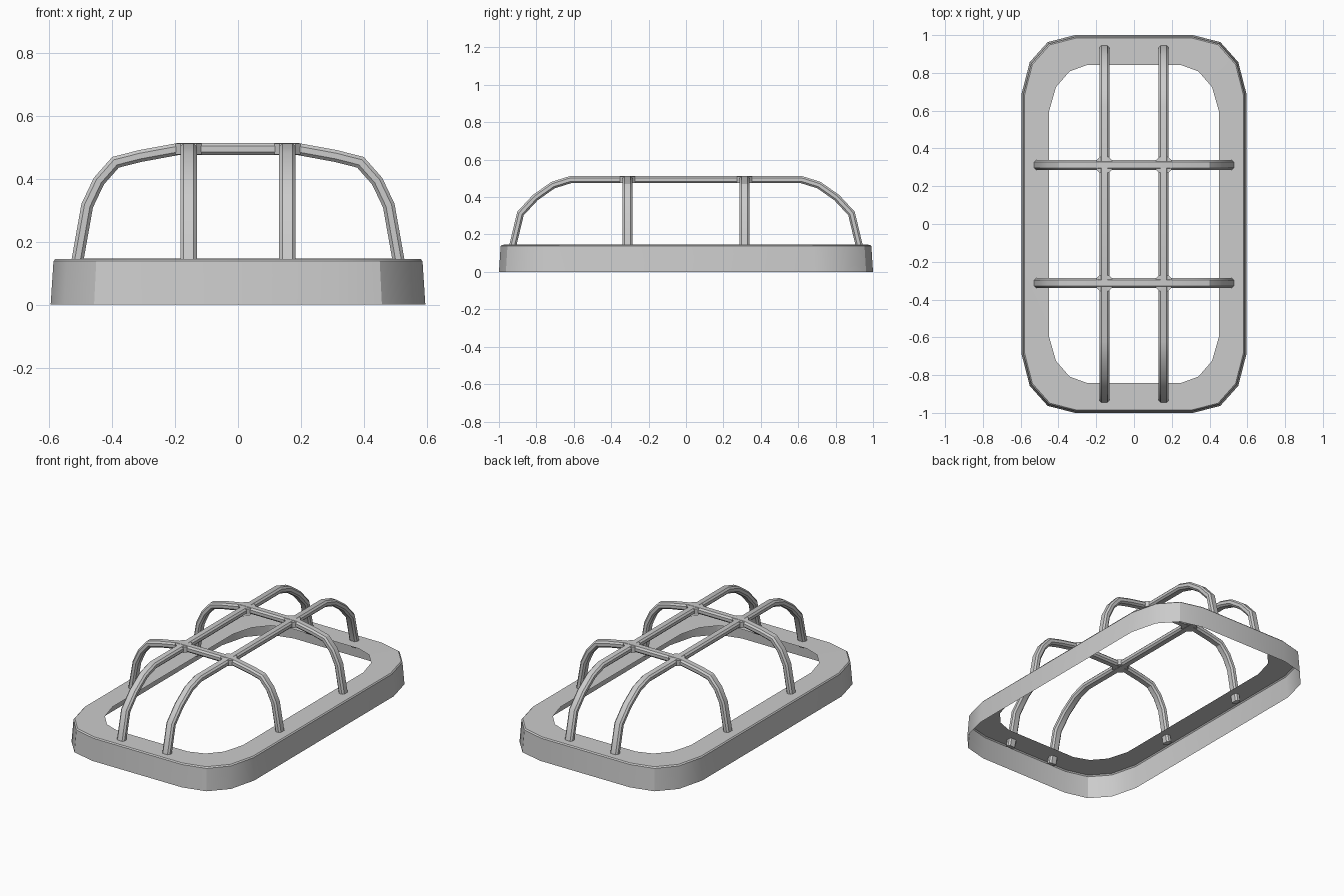
import bpy, bmesh
from mathutils import Vector

if "Cube" in bpy.data.objects:
    bpy.data.objects.remove(bpy.data.objects["Cube"])


def finish(name, bm, recalc=True):
    if recalc:
        bmesh.ops.recalc_face_normals(bm, faces=bm.faces[:])
    me = bpy.data.meshes.new(name)
    bm.to_mesh(me)
    bm.free()
    ob = bpy.data.objects.new(name, me)
    bpy.context.collection.objects.link(ob)
    bpy.ops.object.select_all(action='DESELECT')
    bpy.context.view_layer.objects.active = ob
    ob.select_set(True)
    bpy.ops.object.shade_smooth_by_angle(angle=0.55)
    return ob


def bridge(bm, a, b, skip=()):
    n = len(a)
    for i in range(n):
        j = (i + 1) % n
        bm.faces.new((a[i], a[j], b[j], b[i]))


def full_loop(quarter):
    # mirror one corner (listed counter-clockwise) into all four
    rev = quarter[::-1]
    return (quarter + [(-x, y) for x, y in rev]
            + [(-x, -y) for x, y in quarter] + [(x, -y) for x, y in rev])


# base frame: open-bottomed shell with outer wall and flat top flange
outer = full_loop([(.595, .69), (.552, .857), (.457, .963), (.312, 1)])
inner = full_loop([(.45, .595), (.413, .725), (.341, .808), (.245, .843)])
bm = bmesh.new()
rings = []
for outline, inset, z in ((outer, 0, 0), (outer, .009, .138),
                          (outer, .015, .145), (inner, 0, .146)):
    sx, sy = 1 - inset / .595, 1 - inset
    rings.append([bm.verts.new((x * sx, y * sy, z)) for x, y in outline])
for a, b in zip(rings, rings[1:]):
    bridge(bm, a, b)
finish("base_frame", bm, recalc=False)


# guard bars: chamfered rectangular section swept along a mirrored arch
W, T, C = .026, .019, .010
SECTION = [(W, T - C), (W - C, T), (C - W, T), (-W, T - C),
           (-W, C - T), (C - W, -T), (W - C, -T), (W, C - T)]


def guard_bar(name, half, offset, along_y):
    path = [Vector(p) for p in half] + [Vector((-u, z)) for u, z in half[::-1]]
    bm = bmesh.new()
    loops = []
    for i, p in enumerate(path):
        d1 = (p - path[i - 1]).normalized() if i else None
        d2 = (path[i + 1] - p).normalized() if i < len(path) - 1 else None
        d1, d2 = d1 or d2, d2 or d1
        t = (d1 + d2).normalized()
        n = Vector((t.y, -t.x)) / t.dot(d1)
        loop = []
        for w, h in SECTION:
            q = p + n * h
            co = (offset + w, q.x, q.y) if along_y else (q.x, offset + w, q.y)
            loop.append(bm.verts.new(co))
        loops.append(loop)
    for a, b in zip(loops, loops[1:]):
        bridge(bm, a, b)
    bm.faces.new(loops[0])
    bm.faces.new(loops[-1])
    finish(name, bm)


LONG = [(.935, .105), (.925, .145), (.885, .312), (.806, .397),
        (.711, .464), (.618, .493)]
CROSS = [(.516, .105), (.509, .145), (.479, .314), (.442, .392),
         (.389, .452), (.31, .472), (.19, .494)]
BX, BY = .157, .313
for s, side in ((-1, "left"), (1, "right")):
    guard_bar("long_bar_" + side, LONG, s * BX, True)
for s, side in ((-1, "front"), (1, "back")):
    guard_bar("cross_bar_" + side, CROSS, s * BY, False)

# weld joints: small filled corners where bars cross
joint = full_loop([(.041, .025), (.025, .041)])
for sx, nx in ((-1, "left"), (1, "right")):
    for sy, ny in ((-1, "front"), (1, "back")):
        bm = bmesh.new()
        lo, hi = ([bm.verts.new((sx * BX + x, sy * BY + y, z))
                   for x, y in joint] for z in (.476, .511))
        bridge(bm, lo, hi)
        bm.faces.new(lo)
        bm.faces.new(hi)
        finish("bar_joint_%s_%s" % (ny, nx), bm)
